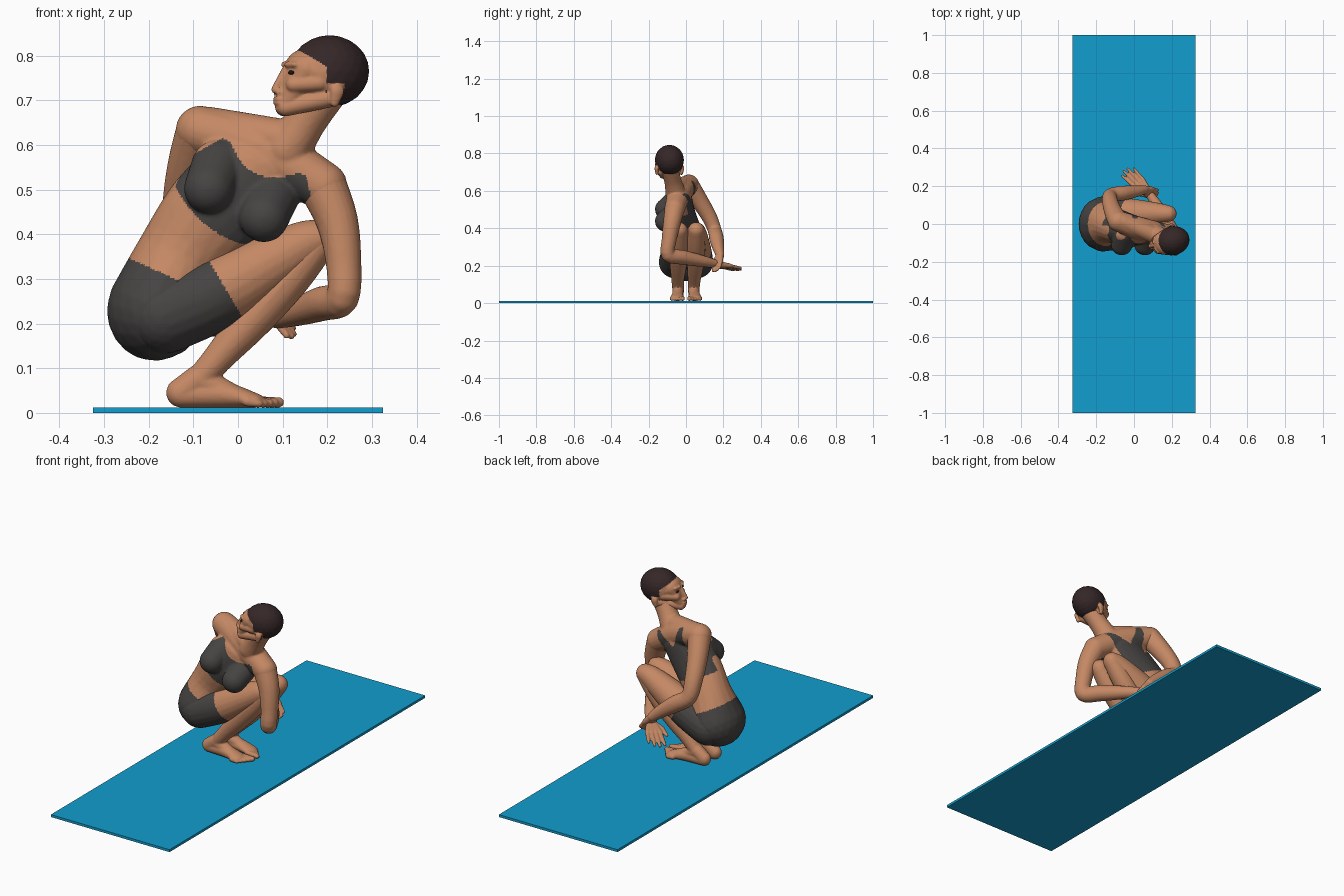
import bpy, bmesh, math
from mathutils import Vector, Matrix


def material(name, rgb):
    m = bpy.data.materials.new(name)
    m.diffuse_color = (*rgb, 1)
    return m


SKIN = material("skin", (0.56, 0.25, 0.13))
FABRIC = material("grey fabric", (0.062, 0.058, 0.056))
HAIR = material("dark hair", (0.036, 0.020, 0.021))
EYE = material("eye black", (0.012, 0.009, 0.008))
MAT = material("blue mat", (0.006, 0.34, 0.61))

# unit sphere points used as the stamp for every body form
tmp = bmesh.new()
bmesh.ops.create_icosphere(tmp, subdivisions=3, radius=1)
UNIT = [v.co.copy() for v in tmp.verts]
tmp.free()


def hull(bm, balls, tilt=0):
    """Convex skin round ellipsoids given as (x, y, z, rx, ry, rz) or (x, y, z, r)."""
    rot = Matrix.Rotation(tilt, 3, 'Y')
    vs = []
    for b in balls:
        r = b[3:] if len(b) == 6 else (b[3],) * 3
        for p in UNIT:
            q = rot @ Vector((p.x * r[0], p.y * r[1], p.z * r[2]))
            vs.append(bm.verts.new(q + Vector(b[:3])))
    bmesh.ops.convex_hull(bm, input=vs)
    loose = [v for v in vs if v.is_valid and not v.link_faces]
    bmesh.ops.delete(bm, geom=loose, context='VERTS')


def chain(bm, pts, tilt=0, steps=4):
    """Smooth limb through the points (Catmull-Rom on position and radius)."""
    n, path = len(pts), []
    for i in range(n - 1):
        a, b, c, d = pts[max(i - 1, 0)], pts[i], pts[i + 1], pts[min(i + 2, n - 1)]
        for k in range(steps):
            t = k / steps
            path.append(tuple(0.5 * (2 * q + (r - p) * t + (2 * p - 5 * q + 4 * r - s) * t * t
                                     + (3 * q - p - 3 * r + s) * t ** 3)
                              for p, q, r, s in zip(a, b, c, d)))
    path.append(pts[-1])
    for a, b in zip(path, path[1:]):
        hull(bm, (a, b), tilt)


def finish(name, bm, mats, voxel=0.005, smooth=4, rule=None):
    """Fuse the forms into one smooth surface and colour faces by a rule."""
    bmesh.ops.recalc_face_normals(bm, faces=bm.faces)
    src = bpy.data.meshes.new(name + "_forms")
    bm.to_mesh(src)
    bm.free()
    ob = bpy.data.objects.new(name, src)
    bpy.context.collection.objects.link(ob)
    rm = ob.modifiers.new("fuse", 'REMESH')
    rm.mode, rm.voxel_size = 'VOXEL', voxel
    sm = ob.modifiers.new("soften", 'SMOOTH')
    sm.factor, sm.iterations = 0.5, smooth
    dg = bpy.context.evaluated_depsgraph_get()
    me = bpy.data.meshes.new_from_object(ob.evaluated_get(dg))
    ob.modifiers.clear()
    ob.data = me
    bpy.data.meshes.remove(src)
    me.materials.clear()
    for m in mats:
        me.materials.append(m)
    for p in me.polygons:
        p.use_smooth = True
        p.material_index = int(bool(rule(p.center))) if rule else 0
    return ob


# yoga mat
bm = bmesh.new()
bmesh.ops.create_cube(bm, size=1, matrix=Matrix.Translation((0, 0, 0.006)) @ Matrix.Diagonal((0.65, 2, 0.012, 1)))
me = bpy.data.meshes.new("yoga_mat")
bm.to_mesh(me)
bm.free()
me.materials.append(MAT)
bpy.context.collection.objects.link(bpy.data.objects.new("yoga_mat", me))

# torso: pelvis to chest, shoulders, neck and bust, leaning towards +x
LEAN = math.radians(24)
bm = bmesh.new()
chain(bm, [(-0.18, 0, 0.235, 0.112, 0.138, 0.12), (-0.125, -0.003, 0.35, 0.103, 0.10, 0.08),
           (-0.04, -0.03, 0.46, 0.118, 0.085, 0.08), (0.04, -0.035, 0.555, 0.108, 0.068, 0.05)], LEAN)
chain(bm, [(-0.085, 0.015, 0.633, 0.055), (0.05, -0.03, 0.59, 0.062), (0.19, -0.06, 0.508, 0.055)])
hull(bm, [(-0.06, 0.01, 0.64, 0.045), (0.11, -0.06, 0.612, 0.045)])
chain(bm, [(0.11, -0.055, 0.59, 0.055), (0.15, -0.07, 0.65, 0.046), (0.195, -0.085, 0.715, 0.047)])
for x, z in ((-0.065, 0.502), (0.058, 0.438)):
    hull(bm, [(x, -0.112, z, 0.056, 0.054, 0.056), (x + 0.02, -0.06, z + 0.05, 0.06, 0.045, 0.06)], LEAN)


def clothing(c):
    if 0.41 * c.x + 0.91 * c.z < 0.215:                       # shorts
        return True
    u, v = 0.91 * c.x - 0.41 * (c.z - 0.49), 0.41 * c.x + 0.91 * (c.z - 0.49)
    a = abs(u - 0.02)
    if c.y < -0.03 - 0.15 * u:                                # front of the crop top
        return -0.1 + 2.4 * a * a < v < 0.16 and a < 0.155 - 0.75 * max(v - 0.03, 0) \
            and not v > 0.058 + 6 * a * a - (0.4 * a if v > 0.1 else 0)
    return -0.085 < v < 0.02 or (0.02 <= v < 0.15 and 0.9 * (v - 0.07) < a < 0.06 + 0.25 * v)


finish("torso", bm, [SKIN, FABRIC], rule=clothing)

# legs: thigh with shorts, lower leg with foot and toes
for side, s in (("right", -1), ("left", 1)):
    bm = bmesh.new()
    chain(bm, [(-0.165, s * 0.058, 0.22, 0.088), (-0.05, 0.004 + s * 0.052, 0.268, 0.083),
               (0.07, 0.008 + s * 0.048, 0.335, 0.066), (0.145, 0.01 + s * 0.046, 0.377, 0.052),
               (0.183, 0.01 + s * 0.045, 0.39, 0.043)])
    finish(side + "_thigh", bm, [SKIN, FABRIC], rule=lambda c: 0.85 * c.x + 0.51 * c.z < 0.118)

    bm = bmesh.new()
    chain(bm, [(0.18, 0.01 + s * 0.045, 0.385, 0.043), (0.11, 0.008 + s * 0.046, 0.30, 0.05),
               (0.035, 0.005 + s * 0.046, 0.213, 0.046), (-0.045, s * 0.044, 0.122, 0.034),
               (-0.088, s * 0.042, 0.072, 0.031)])
    hull(bm, [(-0.128, s * 0.042, 0.045, 0.033, 0.029, 0.033), (-0.09, s * 0.042, 0.075, 0.032)])
    chain(bm, [(-0.125, s * 0.042, 0.04, 0.034, 0.028, 0.028), (-0.04, s * 0.045, 0.042, 0.03, 0.031, 0.03),
               (0.035, s * 0.047, 0.028, 0.025, 0.037, 0.016)])
    hull(bm, [(-0.09, s * 0.042, 0.075, 0.032), (-0.02, s * 0.043, 0.043, 0.026)])
    for i in range(5):
        r = 0.0115 - 0.0009 * i
        y = s * (0.018 + 0.0145 * i)
        hull(bm, [(0.04 - 0.005 * i, y, 0.026, 0.012), (0.092 - 0.011 * i, y, 0.012 + r, r)])
    finish(side + "_lower_leg", bm, [SKIN], voxel=0.0042, smooth=3)


def hand(bm, wrist, d, side, size):
    """Flat open hand with four fingers and a thumb."""
    w, d = Vector(wrist), Vector(d).normalized()
    e = Vector(side)
    e = (e - d * e.dot(d)).normalized()
    for i in range(4):
        k = w + (d * 0.085 + e * (i - 1.5) * 0.018) * size
        f = k + (d * (0.085, 0.095, 0.09, 0.068)[i] + e * (i - 1.5) * 0.004) * size
        hull(bm, [(*w, 0.02), (*k, 0.0125)])
        hull(bm, [(*k, 0.0105), (*f, 0.0075)])
    t = w + (d * 0.055 - e * 0.04) * size
    hull(bm, [(*w, 0.016), (*t, 0.012)])
    hull(bm, [(*t, 0.011), (*(t + (d * 0.045 - e * 0.012) * size), 0.008)])


# left arm wraps round the shins, right arm reaches behind the back to meet it
ARMS = {
    "left_arm": ([(0.19, -0.06, 0.508, 0.054), (0.222, -0.075, 0.43, 0.047), (0.236, -0.09, 0.34, 0.04),
                  (0.234, -0.095, 0.258, 0.037), (0.19, -0.02, 0.245, 0.039), (0.13, 0.085, 0.225, 0.031),
                  (0.088, 0.15, 0.212, 0.023)], (-0.14, 0.145, -0.035), (0.7, 0.7, 0.1), 1.08),
    "right_arm": ([(-0.085, 0.015, 0.633, 0.054), (-0.112, 0.07, 0.55, 0.047), (-0.128, 0.125, 0.46, 0.041),
                   (-0.122, 0.153, 0.39, 0.037), (-0.06, 0.163, 0.345, 0.039), (0.01, 0.173, 0.295, 0.031),
                   (0.055, 0.182, 0.258, 0.023)], (0.6, -0.2, -0.75), (0.5, 0.8, 0.2), 0.62),
}
for name, (pts, d, side, size) in ARMS.items():
    bm = bmesh.new()
    chain(bm, pts)
    hand(bm, pts[-1][:3], d, side, size)
    finish(name, bm, [SKIN], voxel=0.004, smooth=3)

# head, built facing -x about its own centre
bm = bmesh.new()
hull(bm, [(0.005, 0, 0.015, 0.09, 0.077, 0.081)])
hull(bm, [(-0.052, 0, 0.02, 0.044, 0.06, 0.045), (-0.098, 0, -0.066, 0.022, 0.024, 0.018)])
for s in (-1, 1):
    hull(bm, [(-0.098, s * 0.008, -0.066, 0.02), (-0.01, s * 0.045, -0.045, 0.022)])
    hull(bm, [(-0.085, s * 0.03, -0.015, 0.018), (-0.03, s * 0.05, -0.01, 0.02)])
    hull(bm, [(0.005, s * 0.072, -0.03, 0.016, 0.009, 0.017), (0.0, s * 0.068, -0.055, 0.01, 0.008, 0.01)])
    hull(bm, [(-0.114, s * 0.01, -0.032, 0.008)])
    hull(bm, [(-0.096, s * 0.015, 0.03, 0.007), (-0.085, s * 0.042, 0.03, 0.006)])
hull(bm, [(-0.094, 0, 0.022, 0.009), (-0.121, 0, -0.026, 0.0085)])
for z in (-0.047, -0.056):
    hull(bm, [(-0.112, 0, z, 0.012, 0.02, 0.006)])


def hair(c):
    return (c.x > -0.02 and c.z > -0.033) or (c.x > 0.02 and c.z > -0.1) \
        or c.z > 0.025 + 0.72 * (-0.02 - c.x)


def ear(c):
    return abs(c.y) > 0.062 and c.z < -0.012 and c.x < 0.024


POSE = Matrix.Translation((0.2, -0.09, 0.75)) @ Matrix.Rotation(math.radians(14), 4, 'Z')
head = finish("head", bm, [SKIN, HAIR], voxel=0.0035, smooth=3, rule=lambda c: hair(c) and not ear(c))
head.matrix_world = POSE

# eyes
bm = bmesh.new()
for s in (-1, 1):
    hull(bm, [(-0.0905, s * 0.03, 0.012, 0.007, 0.011, 0.005)])
finish("eyes", bm, [EYE], voxel=0.0015, smooth=1).matrix_world = POSE
